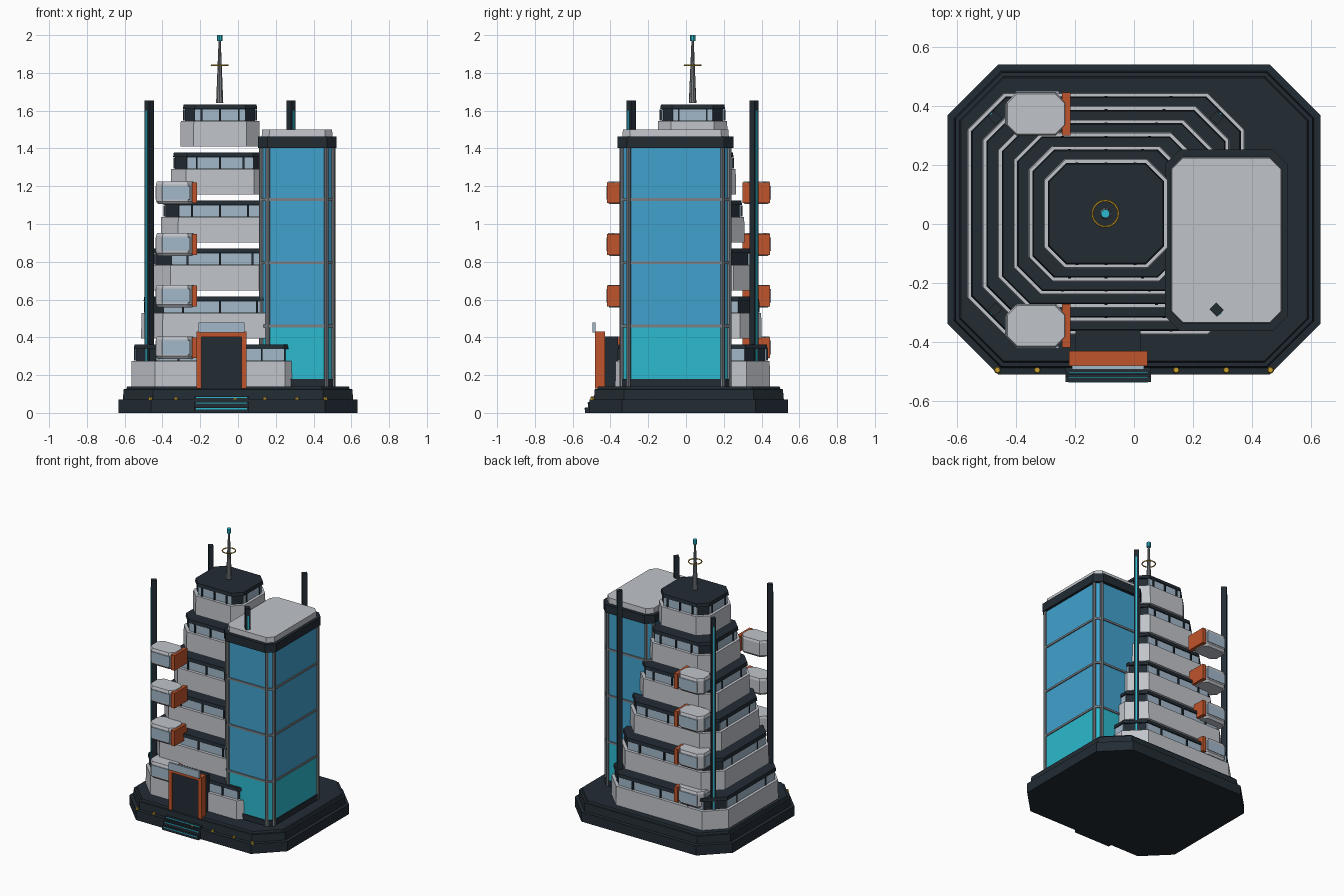
import bpy, bmesh, math
from mathutils import Vector

if "Cube" in bpy.data.objects:
    bpy.data.objects.remove(bpy.data.objects["Cube"])


def mat(name, r, g, b):
    m = bpy.data.materials.new(name)
    m.diffuse_color = (r, g, b, 1)
    m.use_nodes = True
    m.node_tree.nodes["Principled BSDF"].inputs["Base Color"].default_value = m.diffuse_color
    return m


PALE = mat("pale_grey", 0.53, 0.55, 0.59)
DARK = mat("dark_navy", 0.016, 0.025, 0.034)
BLUE = mat("blue_glass", 0.052, 0.36, 0.62)
TEAL = mat("teal_glow", 0.025, 0.49, 0.62)
WINDOW = mat("window_blue", 0.36, 0.48, 0.59)
STEEL = mat("steel_grey", 0.2, 0.22, 0.24)
ORANGE = mat("burnt_orange", 0.53, 0.09, 0.025)
GOLD = mat("gold", 0.6, 0.36, 0.03)


def finish(name, bm, material):
    bmesh.ops.recalc_face_normals(bm, faces=bm.faces)
    me = bpy.data.meshes.new(name)
    bm.to_mesh(me)
    bm.free()
    me.materials.append(material)
    ob = bpy.data.objects.new(name, me)
    bpy.context.collection.objects.link(ob)
    return ob


def octagon(cx, cy, hx, hy, c):
    pts = []
    for sx, sy in ((1, 1), (-1, 1), (-1, -1), (1, -1)):
        a, b = (sx * hx, sy * (hy - c)), (sx * (hx - c), sy * hy)
        pts += [a, b] if sx * sy > 0 else [b, a]
    return [(cx + x, cy + y) for x, y in pts]


def prism(name, cx, cy, hx, hy, c, levels, material):
    """Chamfered block; levels are (z, inset) pairs from bottom to top."""
    bm = bmesh.new()
    rings = []
    for z, i in levels:
        pts = octagon(cx, cy, hx - i, hy - i, max(c - i * 0.586, 0.005))
        rings.append([bm.verts.new((x, y, z)) for x, y in pts])
    for lo, hi in zip(rings, rings[1:]):
        for k in range(8):
            bm.faces.new((lo[k], lo[(k + 1) % 8], hi[(k + 1) % 8], hi[k]))
    bm.faces.new(rings[0])
    bm.faces.new(rings[-1])
    return finish(name, bm, material)


def box(name, x0, x1, y0, y1, z0, z1, material):
    bm = bmesh.new()
    bmesh.ops.create_cube(bm, size=1)
    for v in bm.verts:
        v.co = Vector((x0 + (v.co.x + .5) * (x1 - x0), y0 + (v.co.y + .5) * (y1 - y0),
                       z0 + (v.co.z + .5) * (z1 - z0)))
    return finish(name, bm, material)


def cyl(name, x, y, z0, z1, r0, r1, n, material):
    bm = bmesh.new()
    bmesh.ops.create_cone(bm, cap_ends=True, segments=n, radius1=r0, radius2=r1, depth=z1 - z0)
    bmesh.ops.translate(bm, verts=bm.verts, vec=(x, y, (z0 + z1) / 2))
    return finish(name, bm, material)


# stepped plinth
prism("plinth", 0, 0.015, 0.632, 0.525, 0.172,
      [(0, 0), (0.07, 0), (0.072, 0.022), (0.125, 0.027), (0.126, 0.04), (0.14, 0.045)], DARK)

# six stacked floors: pale parapet, dark window band, roof slab, windows, mullions
TX, TY = -0.095, 0.035
for i in range(6):
    hx, hy, c = 0.47 - 0.052 * i, 0.41 - 0.045 * i, 0.125 - 0.011 * i
    z = 0.14 + 0.254 * i
    prism(f"floor_{i}_parapet", TX, TY, hx, hy, c, [(z, 0), (z + 0.136, 0.002)], PALE)
    prism(f"floor_{i}_band", TX, TY, hx, hy, c, [(z + 0.136, 0.024), (z + 0.205, 0.024)], DARK)
    prism(f"floor_{i}_roof", TX, TY, hx, hy, c, [(z + 0.198, 0.013), (z + 0.222, 0.017)], DARK)
    bx, by, z0, z1 = hx - 0.024, hy - 0.024, z + 0.138, z + 0.197
    wx, wy = hx - c - 0.005, hy - c - 0.01
    for s in (-1, 1):
        yf, xf = TY + s * by, TX + s * bx
        box(f"floor_{i}_window_y{s}", TX - wx, TX + wx, yf - 0.004, yf + 0.004, z0, z1, WINDOW)
        box(f"floor_{i}_window_x{s}", xf - 0.004, xf + 0.004, TY - wy, TY + wy, z0, z1, WINDOW)
        for k in (-1, 0, 1):
            mx, my = TX + k * hx * 0.47, TY + k * hy * 0.4
            box(f"floor_{i}_mullion_y{s}_{k}", mx - 0.005, mx + 0.005, yf - 0.013, yf + 0.013, z0, z1, DARK)
            if k:
                box(f"floor_{i}_mullion_x{s}_{k}", xf - 0.009, xf + 0.009, my - 0.004, my + 0.004, z0, z1, DARK)

# glass tower
GX, GY, GHX, GHY, GC = 0.313, -0.055, 0.19, 0.284, 0.035
prism("tower_foot", GX, GY, GHX + 0.006, GHY + 0.006, GC, [(0.13, 0), (0.18, 0)], DARK)
prism("tower_lower_glass", GX, GY, GHX, GHY, GC, [(0.18, 0), (0.46, 0)], TEAL)
prism("tower_upper_glass", GX, GY, GHX, GHY, GC, [(0.46, 0), (1.41, 0)], BLUE)
for k, z in enumerate((0.46, 0.795, 1.13)):
    prism(f"tower_band_{k}", GX, GY, GHX + 0.007, GHY + 0.007, GC, [(z - 0.007, 0), (z + 0.007, 0)], STEEL)
for k, (x, y) in enumerate(octagon(GX, GY, GHX, GHY, GC)):
    cyl(f"tower_column_{k}", x, y, 0.14, 1.41, 0.012, 0.012, 8, STEEL)
prism("tower_cornice", GX, GY, 0.208, 0.307, 0.05, [(1.402, 0), (1.462, 0)], DARK)
prism("tower_roof", GX, GY, 0.188, 0.282, 0.04, [(1.46, 0), (1.5, 0.003)], PALE)

# four corner pylons with a glowing strip on the outward face
for sx in (-1, 1):
    for sy in (-1, 1):
        x, y = TX + sx * 0.375, TY + sy * 0.325
        ang = math.atan2(sy, sx)
        parts = (("pylon", -0.018, 0.018, -0.016, 0.016, 0.14, 1.655, DARK),
                 ("pylon_strip", 0.017, 0.021, -0.005, 0.005, 0.2, 1.6, TEAL))
        for name, *dims in parts:
            ob = box(f"{name}_{sx}_{sy}", *dims)
            ob.location = (x, y, 0)
            ob.rotation_euler.z = ang

# hanging pods with an orange end plate, front and back
for j in range(4):
    z = 0.345 + 0.2733 * j
    for s, cy in ((-1, -0.345), (1, 0.373)):
        n = f"pod_{j}_{'front' if s < 0 else 'back'}"
        prism(n, -0.332, cy, 0.102, 0.073, 0.035,
              [(z - 0.06, 0.012), (z - 0.045, 0), (z + 0.045, 0), (z + 0.06, 0.005)], PALE)
        box(n + "_end_plate", -0.244, -0.216, cy - 0.073, cy + 0.073, z - 0.055, z + 0.055, ORANGE)
        yf = cy + s * 0.073
        box(n + "_window", -0.402, -0.255, yf - 0.004, yf + 0.004, z - 0.035, z + 0.037, WINDOW)
        box(n + "_side_window", -0.437, -0.43, cy - 0.035, cy + 0.035, z - 0.035, z + 0.037, WINDOW)

# entrance portal
EX = -0.0875
for s in (-1, 1):
    x = EX + s * 0.119
    box(f"portal_post_{s}", x - 0.014, x + 0.014, -0.482, -0.43, 0.13, 0.43, ORANGE)
box("portal_lintel", EX - 0.133, EX + 0.133, -0.482, -0.43, 0.402, 0.43, ORANGE)
box("portal_door", EX - 0.11, EX + 0.11, -0.472, -0.36, 0.13, 0.405, DARK)
box("portal_canopy", EX - 0.122, EX + 0.122, -0.494, -0.48, 0.425, 0.478, WINDOW)

# front steps with glowing edges
for k in range(3):
    y, z = -0.535 + 0.016 * k, 0.028 + 0.03 * k
    box(f"step_{k}", EX - 0.145, EX + 0.145, y, -0.46, 0, z, DARK)
    box(f"step_glow_{k}", EX - 0.135, EX + 0.135, y - 0.003, y + 0.003, z - 0.009, z - 0.003, TEAL)

# small lamps along the front ledge
for k, x in enumerate((-0.463, -0.328, -0.015, 0.143, 0.313, 0.463)):
    cyl(f"ledge_lamp_{k}", x, -0.495, 0.068, 0.084, 0.012, 0.009, 8, GOLD)

# roof antenna with ring and beacon
mast = cyl("antenna_mast", -0.097, TY, 1.64, 1.975, 0.02, 0.006, 10, STEEL)
cyl("antenna_beacon", -0.097, TY, 1.968, 2.0, 0.015, 0.015, 10, TEAL)
bpy.ops.mesh.primitive_torus_add(location=(-0.097, TY, 1.84), major_radius=0.044, minor_radius=0.004,
                                 major_segments=24, minor_segments=6)
ring = bpy.context.object
ring.name = "antenna_ring"
ring.data.materials.append(GOLD)
